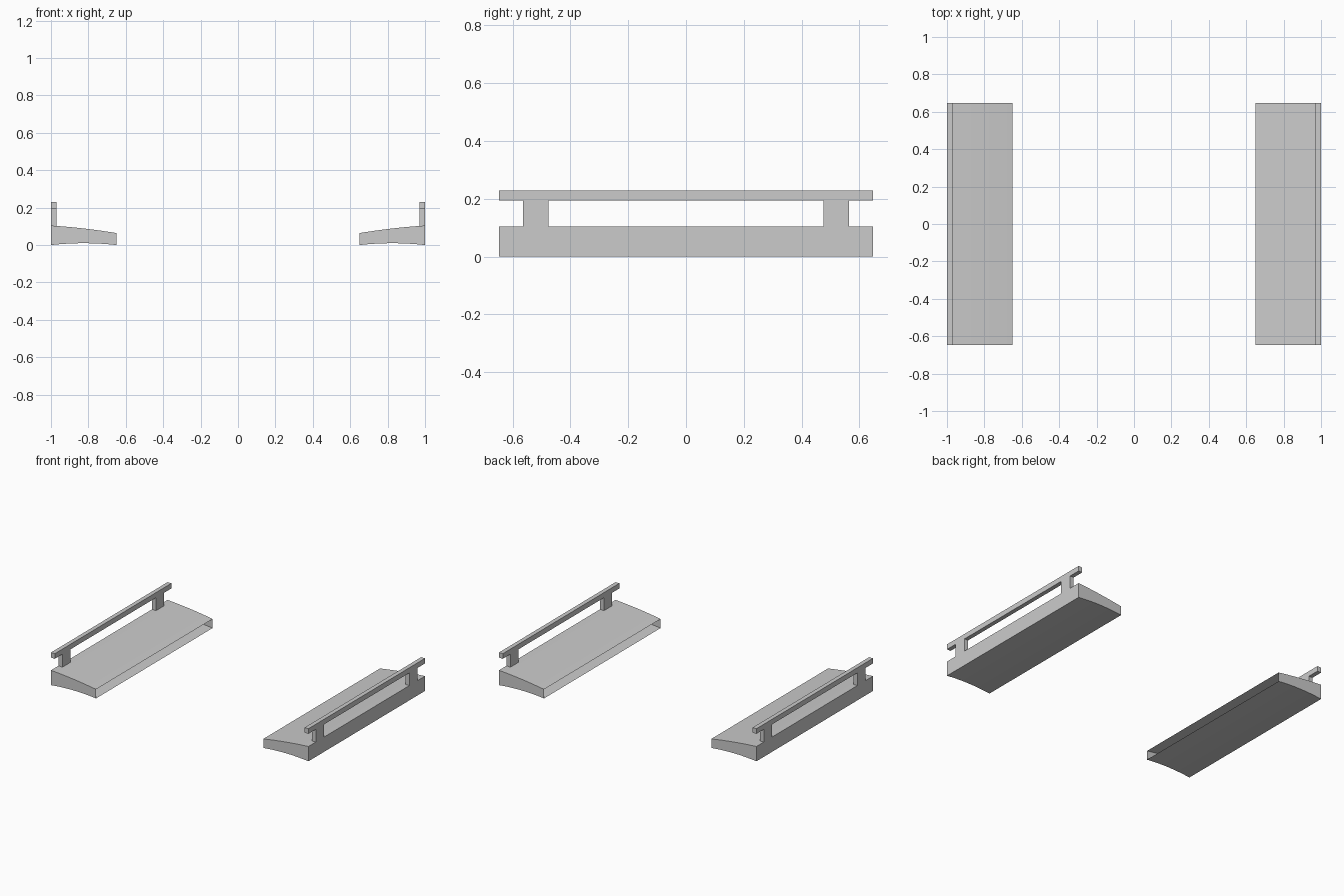
import bpy
import bmesh

cube = bpy.data.objects.get("Cube")
if cube:
    bpy.data.objects.remove(cube, do_unlink=True)

HALF = 0.647                # half length along y
OUTER, INNER = 1.0, 0.65    # slab edges along x
RAIL = 0.03                 # rail thickness
STEPS = 8

grey = bpy.data.materials.new("light grey")
grey.use_nodes = True
grey.diffuse_color = (0.6, 0.6, 0.6, 1)
grey.node_tree.nodes["Principled BSDF"].inputs["Base Color"].default_value = grey.diffuse_color


def extrude_outline(name, points, vector, open_edge=None):
    """Extrude a closed outline; optionally leave one side wall open."""
    bm = bmesh.new()
    near = [bm.verts.new(p) for p in points]
    far = [bm.verts.new([a + b for a, b in zip(p, vector)]) for p in points]
    bm.faces.new(near)
    bm.faces.new(far[::-1])
    count = len(points)
    for i in range(count):
        if i != open_edge:
            j = (i + 1) % count
            bm.faces.new((near[j], near[i], far[i], far[j]))
    bmesh.ops.recalc_face_normals(bm, faces=bm.faces)
    mesh = bpy.data.meshes.new(name)
    bm.to_mesh(mesh)
    bm.free()
    mesh.materials.append(grey)
    obj = bpy.data.objects.new(name, mesh)
    bpy.context.collection.objects.link(obj)
    return obj


def top_z(s):
    return 0.104 - 0.04 * s + 0.018 * s * (1 - s)


def bottom_z(s):
    return 0.04 * s * (1 - s)


for side, label in ((1, "left"), (-1, "right")):
    # Gently curved walkway, open along its inner edge
    steps = [i / STEPS for i in range(STEPS + 1)]
    x_at = lambda s: side * (OUTER + (INNER - OUTER) * s)
    outline = [(x_at(s), -HALF, top_z(s)) for s in steps]
    outline += [(x_at(s), -HALF, bottom_z(s)) for s in reversed(steps)]
    slab = extrude_outline(label + "_walkway", outline, (0, 2 * HALF, 0), open_edge=STEPS)
    bpy.ops.object.select_all(action="DESELECT")
    slab.select_set(True)
    bpy.context.view_layer.objects.active = slab
    bpy.ops.object.shade_smooth_by_angle()

    # Handrail with its two posts as one flat outline
    low, mid, high = 0.1, 0.193, 0.229
    half = [(0.475, mid), (0.475, low), (0.563, low), (0.563, mid), (HALF, mid), (HALF, high)]
    profile = half + [(-y, z) for y, z in reversed(half)]
    extrude_outline(label + "_railing", [(side * OUTER, y, z) for y, z in profile],
                    (-side * RAIL, 0, 0))
